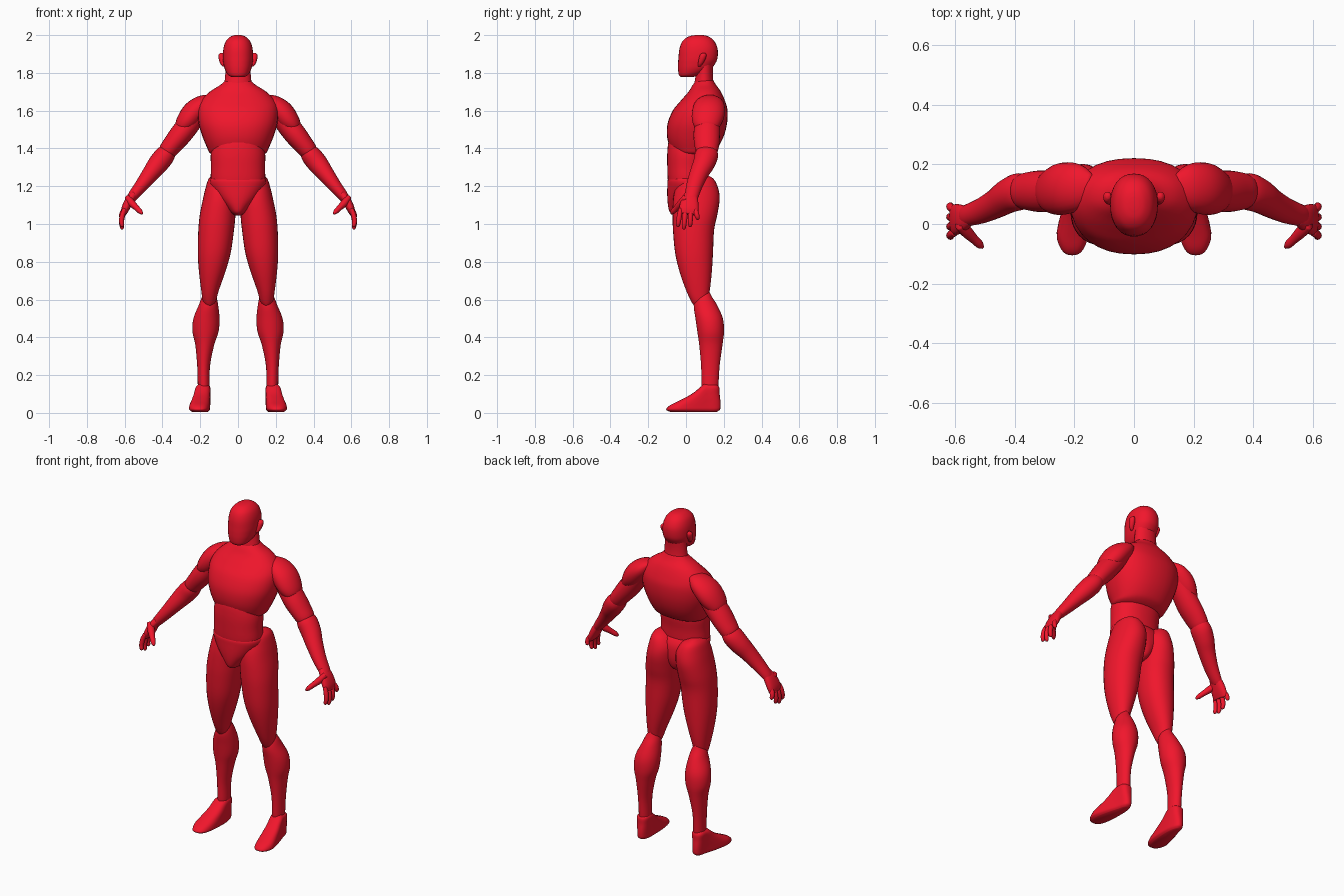
import bpy, bmesh, math
from mathutils import Vector

red = bpy.data.materials.new("red")
red.diffuse_color = (0.88, 0.008, 0.025, 1)


def smooth_rows(rows, steps):
    """Catmull-Rom interpolation between rows of numbers."""
    out = []
    for i in range(len(rows) - 1):
        a, b, c, d = rows[max(i - 1, 0)], rows[i], rows[i + 1], rows[min(i + 2, len(rows) - 1)]
        for s in range(steps):
            t = s / steps
            out.append([0.5 * (2 * q + (r - p) * t + (2 * p - 5 * q + 4 * r - s4) * t * t
                               + (3 * q - p - 3 * r + s4) * t ** 3)
                        for p, q, r, s4 in zip(a, b, c, d)])
    return out + [list(rows[-1])]


def skin(name, rings, mirror):
    """Join rings of points into a capped, smooth part."""
    bm = bmesh.new()
    loops = [[bm.verts.new(p) for p in ring] for ring in rings]
    n = len(loops[0])
    for lo, hi in zip(loops, loops[1:]):
        for i in range(n):
            bm.faces.new((lo[i], lo[(i + 1) % n], hi[(i + 1) % n], hi[i]))
    bm.faces.new(loops[0])
    bm.faces.new(loops[-1])
    bmesh.ops.recalc_face_normals(bm, faces=bm.faces)
    for f in bm.faces:
        f.smooth = True
    me = bpy.data.meshes.new(name)
    bm.to_mesh(me)
    bm.free()
    me.materials.append(red)
    ob = bpy.data.objects.new(name, me)
    bpy.context.collection.objects.link(ob)
    if mirror:
        m = ob.modifiers.new("mirror", 'MIRROR')
        m.use_mirror_merge = False
    return ob


def oval(n, power):
    """Unit superellipse."""
    pts = []
    for i in range(n):
        a = 2 * math.pi * i / n
        c, s = math.cos(a), math.sin(a)
        pts.append((math.copysign(abs(c) ** (2 / power), c), math.copysign(abs(s) ** (2 / power), s)))
    return pts


def stack(name, rows, mirror=False, power=2.0, n=32, warp=None):
    """Horizontal sections: z, x0, x1, y0, y1."""
    rings = []
    for z, x0, x1, y0, y1 in smooth_rows(rows, 4):
        ring = [Vector(((x0 + x1) / 2 + c * (x1 - x0) / 2, (y0 + y1) / 2 + s * (y1 - y0) / 2, z))
                for c, s in oval(n, power)]
        rings.append([warp(p) for p in ring] if warp else ring)
    return skin(name, rings, mirror)


def body(name, rows, power=2.0):
    """Symmetric horizontal sections: z, half width, y0, y1."""
    return stack(name, [(z, -w, w, y0, y1) for z, w, y0, y1 in rows], power=power)


def limb(name, rows, n=24, power=2.0):
    """Sections along a path: x, y, z, width radius, depth radius."""
    rows = smooth_rows(rows, 4)
    pts = [Vector(r[:3]) for r in rows]
    rings = []
    for i, r in enumerate(rows):
        t = (pts[min(i + 1, len(pts) - 1)] - pts[max(i - 1, 0)]).normalized()
        u = t.cross(Vector((0, 1, 0))).normalized()
        v = u.cross(t)
        rings.append([pts[i] + u * c * r[3] + v * s * r[4] for c, s in oval(n, power)])
    return skin(name, rings, True)


# Head and neck
body("head", [(2.0, .015, .05, .09), (1.993, .038, .015, .118), (1.97, .063, -.017, .148),
              (1.93, .077, -.034, .167), (1.88, .080, -.040, .167), (1.85, .077, -.042, .155),
              (1.82, .070, -.042, .130), (1.79, .054, -.038, .075), (1.778, .034, -.028, .035)], 2.2)
stack("ear", [(1.905, .078, .095, .085, .102), (1.895, .075, .103, .074, .108),
              (1.875, .072, .102, .068, .104), (1.85, .070, .094, .064, .090),
              (1.835, .068, .082, .064, .078)], True, n=16)
body("neck", [(1.86, .066, .05, .145), (1.80, .067, .052, .142),
              (1.75, .072, .045, .146), (1.68, .085, .035, .16)])

# Torso
body("chest", [(1.76, .068, .055, .145), (1.735, .095, .035, .160), (1.70, .15, .013, .185),
               (1.65, .198, -.030, .207), (1.60, .213, -.070, .220), (1.53, .208, -.098, .217),
               (1.46, .187, -.100, .198), (1.40, .162, -.082, .165), (1.375, .148, -.060, .135),
               (1.36, .11, -.03, .10)], 2.25)
body("abdomen", [(1.475, .07, -.05, .06), (1.45, .118, -.088, .10), (1.38, .143, -.099, .115),
                 (1.30, .143, -.099, .107), (1.22, .142, -.095, .104), (1.15, .11, -.08, .09)], 2.2)
body("pelvis", [(1.25, .130, -.075, .095), (1.235, .149, -.096, .114), (1.20, .146, -.099, .132),
                (1.14, .112, -.099, .137), (1.09, .066, -.094, .128), (1.06, .038, -.083, .110),
                (1.045, .016, -.055, .08)], 2.2)

# Legs
stack("thigh", [(1.262, .09, .13, .03, .10), (1.24, .045, .155, -.025, .145),
                (1.19, .012, .172, -.055, .170), (1.13, .008, .186, -.068, .178),
                (1.05, .013, .202, -.071, .166), (.97, .021, .210, -.069, .149),
                (.85, .038, .213, -.058, .143), (.75, .066, .207, -.035, .137),
                (.65, .101, .195, .000, .126), (.59, .118, .185, .028, .112),
                (.567, .136, .168, .043, .085)], True, 2.15)
stack("calf", [(.65, .135, .165, .085, .12), (.615, .115, .190, .055, .137),
               (.57, .105, .208, .041, .165), (.50, .098, .236, .050, .195),
               (.43, .103, .241, .060, .201), (.36, .126, .226, .070, .193),
               (.25, .148, .216, .080, .178), (.15, .150, .213, .082, .172),
               (.10, .152, .212, .085, .168)], True)


def splay(p):
    """Widen and turn the toes outward."""
    t = min(max((.12 - p.y) / .16, 0), 1)
    return Vector((.184 + .023 * t + (p.x - .184) * (1 + .55 * t), p.y, p.z))


stack("foot", [(.006, .156, .212, -.085, .165), (.018, .147, .221, -.105, .180),
               (.04, .146, .222, -.085, .183), (.065, .146, .222, -.035, .182),
               (.10, .146, .222, .030, .178), (.135, .147, .221, .074, .176),
               (.152, .158, .208, .092, .160)], True, 2.6, warp=splay)

# Arms
limb("shoulder", [(.14, .125, 1.670, .018, .04), (.18, .125, 1.640, .047, .075),
                  (.228, .120, 1.597, .061, .087), (.268, .112, 1.548, .057, .081),
                  (.300, .110, 1.510, .040, .060), (.312, .110, 1.495, .015, .03)])
limb("upper_arm", [(.19, .12, 1.610, .045, .06), (.25, .115, 1.540, .057, .066),
                   (.30, .11, 1.478, .059, .070), (.345, .11, 1.422, .053, .066),
                   (.38, .11, 1.378, .045, .055), (.395, .11, 1.36, .02, .03)])
limb("forearm", [(.345, .115, 1.415, .025, .035), (.38, .11, 1.372, .051, .061),
                 (.42, .095, 1.322, .054, .058), (.46, .07, 1.270, .046, .050),
                 (.51, .045, 1.205, .036, .043), (.555, .03, 1.150, .028, .037),
                 (.572, .025, 1.128, .022, .034)])
limb("palm", [(.55, .028, 1.160, .020, .032), (.575, .020, 1.125, .023, .045),
              (.597, .015, 1.080, .021, .052), (.606, .012, 1.052, .014, .048)], 20, 2.4)

# Fingers: base y, tip y, tip z
for i, (by, ty, tz) in enumerate([(-.029, -.044, .985), (-.002, -.012, .972),
                                  (.025, .022, .985), (.048, .064, 1.025)]):
    dz = 1.08 - tz
    path = [(.600, 0, .011), (.612, .35, .0135), (.617, .7, .0125), (.613, .93, .010), (.610, 1, .004)]
    limb("finger_%d" % (i + 1), [(x, by + (ty - by) * k, 1.08 - dz * k, r, r) for x, k, r in path], 12)
limb("thumb", [(.585, .000, 1.140, .016, .02), (.562, -.025, 1.110, .019, .021),
               (.537, -.050, 1.085, .015, .016), (.518, -.068, 1.066, .013, .014),
               (.507, -.078, 1.054, .005, .006)], 14)
